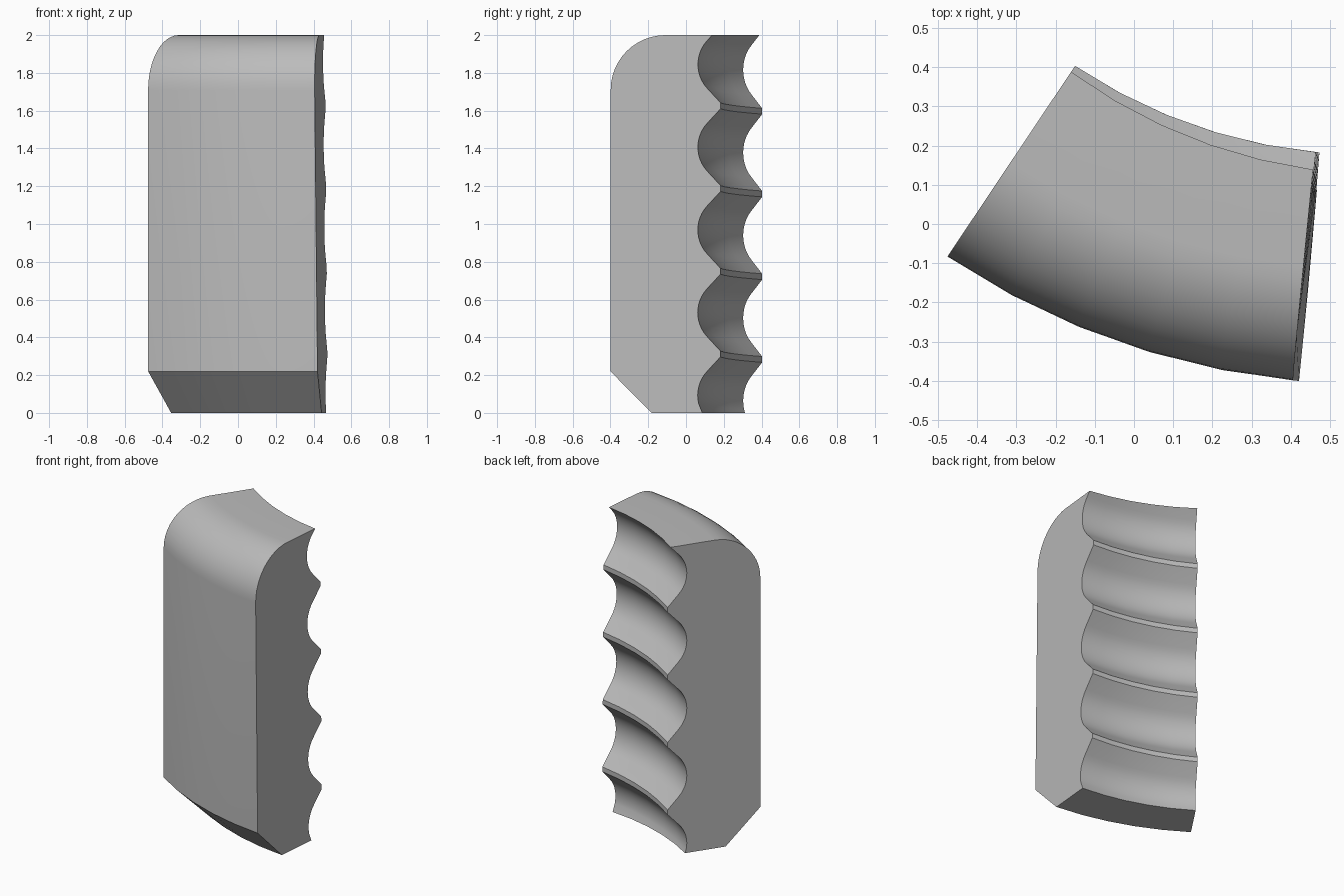
import bpy, bmesh, math

cube = bpy.data.objects.get("Cube")
if cube:
    bpy.data.objects.remove(cube, do_unlink=True)

# Dimensions of the arc-shaped segment: radii are measured from a vertical axis
AXIS_X, AXIS_Y = 0.594, 1.515
R_OUT, R_CREST = 1.923, 1.338
HEIGHT, ROUND = 2.0, 0.29
ANG_LEFT, ANG_RIGHT = math.radians(33.8), math.radians(5.1)
TILT = math.radians(0.3)            # slight lean of the +x end face
STEPS = 5                           # angular steps of the sweep
PITCH, LAND, DEPTH, ARC_R, ARC_HALF = 0.438, 0.031, 0.121, 0.187, 0.13
HALF = (PITCH - LAND) / 2           # half width of one groove
LOW_MID, DROP = 0.093, 0.029        # lowest groove centre, helical drop


def groove_radius(offset):
    """Radius of the groove at a height offset from its centre: arc, then straight flank."""
    d = abs(offset)
    arc = lambda v: ARC_R - math.sqrt(ARC_R ** 2 - v * v)
    if d <= ARC_HALF:
        return R_CREST + DEPTH - arc(d)
    at_arc = R_CREST + DEPTH - arc(ARC_HALF)
    return at_arc + (R_CREST - at_arc) * (d - ARC_HALF) / (HALF - ARC_HALF)


def section(t):
    """Closed (radius, height) profile at sweep position t, 0 = right end, 1 = left end."""
    drop = DROP * t
    pts = [(1.704, 0.0), (R_OUT, 0.22)]
    # rounded upper front edge
    for i in range(13):
        a = math.pi / 2 * i / 12
        pts.append((R_OUT - ROUND + ROUND * math.cos(a),
                    HEIGHT - ROUND + ROUND * math.sin(a)))
    # threaded back, from top to bottom, trimmed by the flat top and base
    offsets = [HALF] + [ARC_HALF * i / 6 for i in range(6, -7, -1)] + [-HALF]
    for g in range(4, -1, -1):
        mid = LOW_MID + g * PITCH - drop
        row = offsets
        if g == 4:
            pts.append((groove_radius(HEIGHT - mid), HEIGHT))
            row = offsets[1:]
        elif g == 0:
            row = [o for o in offsets if o > -0.06]
        pts += [(groove_radius(o), mid + o) for o in row]
        if g == 0:
            pts.append((groove_radius(-mid), 0.0))
    return pts


# Sweep the profile about the axis
bm = bmesh.new()
rings = []
for s in range(STEPS + 1):
    t = s / STEPS
    ring = []
    for r, z in section(t):
        right = ANG_RIGHT + TILT * z
        a = right + (ANG_LEFT - right) * t
        ring.append(bm.verts.new((AXIS_X - r * math.sin(a),
                                  AXIS_Y - r * math.cos(a), z)))
    rings.append(ring)
n = len(rings[0])
for a, b in zip(rings, rings[1:]):
    for i in range(n):
        j = (i + 1) % n
        bm.faces.new((a[i], a[j], b[j], b[i]))
# Flat end faces
bm.faces.new(rings[0])
bm.faces.new(rings[-1])
bmesh.ops.recalc_face_normals(bm, faces=bm.faces[:])

mesh = bpy.data.meshes.new("threaded_segment")
bm.to_mesh(mesh)
bm.free()
segment = bpy.data.objects.new("threaded_segment", mesh)
bpy.context.collection.objects.link(segment)

# Plain grey metal
grey = bpy.data.materials.new("plain grey")
grey.use_nodes = True
colour = (0.5, 0.5, 0.5, 1.0)
grey.diffuse_color = colour
grey.node_tree.nodes["Principled BSDF"].inputs["Base Color"].default_value = colour
mesh.materials.append(grey)

# Smooth curved surfaces, crisp edges
bpy.ops.object.select_all(action="DESELECT")
segment.select_set(True)
bpy.context.view_layer.objects.active = segment
bpy.ops.object.shade_smooth_by_angle(angle=math.radians(30))
